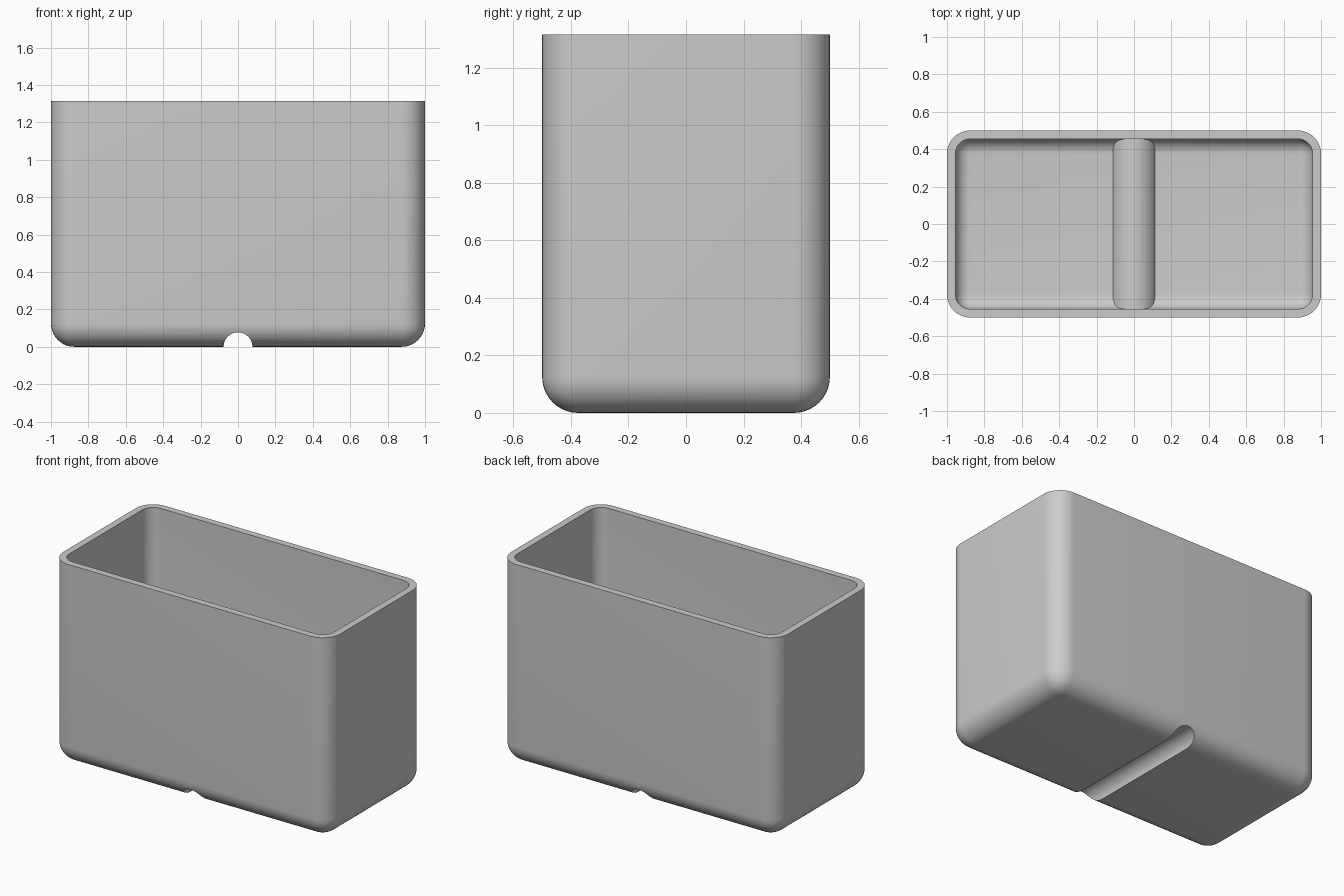
import bpy
import bmesh
import math
from mathutils import Matrix, Vector

if "Cube" in bpy.data.objects:
    bpy.data.objects.remove(bpy.data.objects["Cube"], do_unlink=True)

WIDTH, DEPTH, HEIGHT = 2.0, 1.0, 1.315
WALL = 0.045
CORNER = 0.125
GROOVE = 0.077

grey = bpy.data.materials.new("light_grey")
grey.use_nodes = True
colour = (0.6, 0.6, 0.6, 1)
grey.diffuse_color = colour
grey.node_tree.nodes["Principled BSDF"].inputs["Base Color"].default_value = colour


def finish(name, bm):
    mesh = bpy.data.meshes.new(name)
    bm.to_mesh(mesh)
    bm.free()
    mesh.materials.append(grey)
    obj = bpy.data.objects.new(name, mesh)
    bpy.context.collection.objects.link(obj)
    return obj


def tub(name, width, depth, bottom, top, radius):
    """Block with rounded uprights and bottom edges, and a sharp top."""
    bm = bmesh.new()
    bmesh.ops.create_cube(bm, size=1)
    bmesh.ops.scale(bm, vec=(width, depth, top - bottom), verts=bm.verts)
    bmesh.ops.translate(bm, vec=(0, 0, (top + bottom) / 2), verts=bm.verts)
    middle = (top + bottom) / 2
    rounded = [e for e in bm.edges if any(v.co.z < middle for v in e.verts)]
    bmesh.ops.bevel(bm, geom=rounded, offset=radius, segments=10,
                    profile=0.5, affect='EDGES')
    return finish(name, bm)


def rod(name, radius):
    """Cylinder along y, centred on the base plane."""
    bm = bmesh.new()
    bmesh.ops.create_cone(bm, cap_ends=True, segments=64, radius1=radius,
                          radius2=radius, depth=DEPTH * 1.2,
                          matrix=Matrix.Rotation(math.pi / 2, 4, 'X'))
    return finish(name, bm)


def cut(target, cutter):
    mod = target.modifiers.new("cut", 'BOOLEAN')
    mod.operation = 'DIFFERENCE'
    mod.solver = 'EXACT'
    mod.object = cutter
    bpy.context.view_layer.objects.active = target
    bpy.ops.object.modifier_apply(modifier=mod.name)
    bpy.data.objects.remove(cutter, do_unlink=True)


# Outer shell, and the hollow with its floor rib left standing
container = tub("container", WIDTH, DEPTH, 0, HEIGHT, CORNER)
hollow = tub("hollow", WIDTH - 2 * WALL, DEPTH - 2 * WALL, WALL,
             HEIGHT + 0.2, CORNER - WALL)
cut(hollow, rod("rib", GROOVE + WALL))
cut(container, hollow)

# Half-round channel under the base
cut(container, rod("groove", GROOVE))

# Smooth rounded edges, sharp rim and groove
bpy.ops.object.select_all(action='DESELECT')
container.select_set(True)
bpy.context.view_layer.objects.active = container
bpy.ops.object.shade_smooth_by_angle(angle=math.radians(30))
